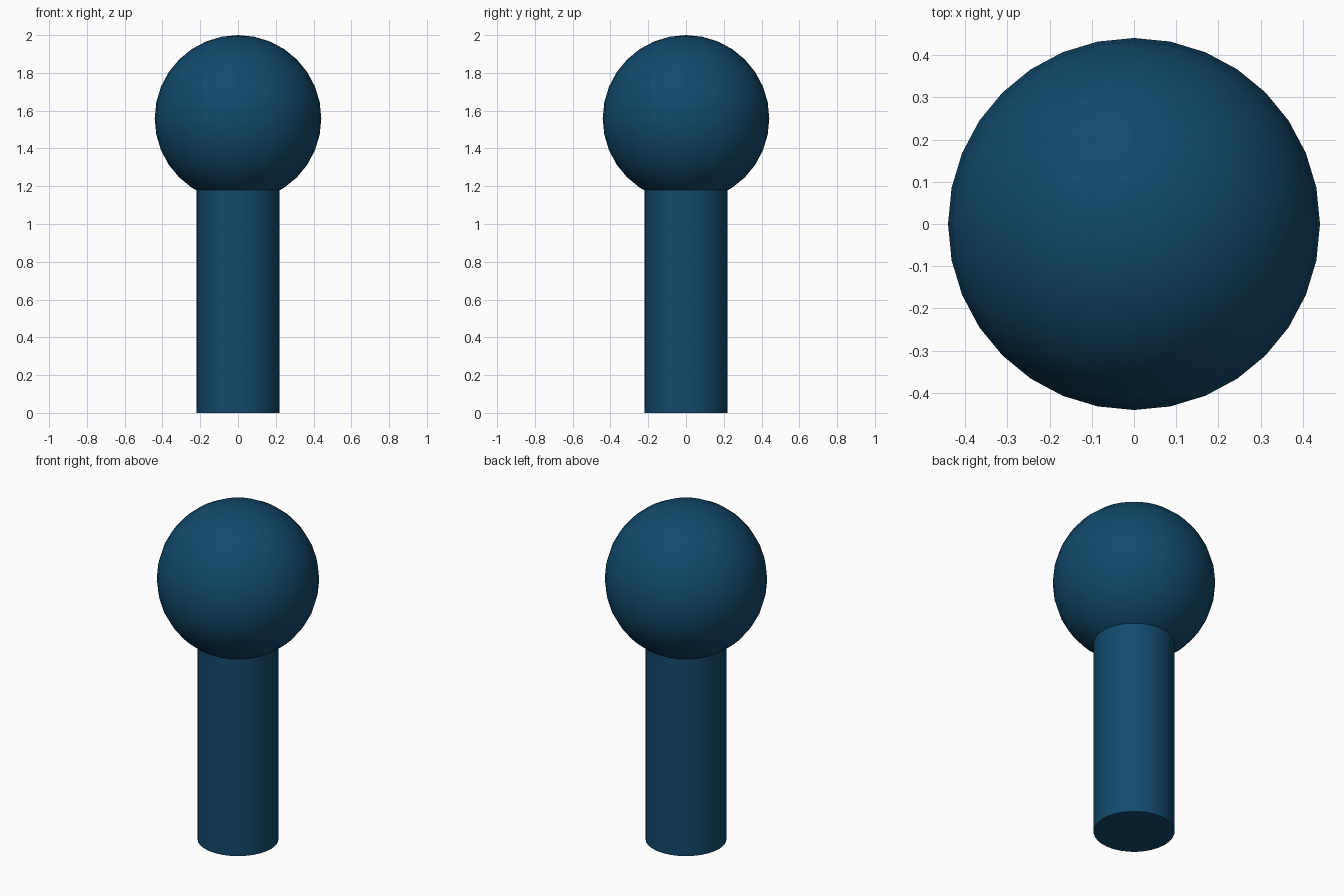
import bpy
import math

if "Cube" in bpy.data.objects:
    bpy.data.objects.remove(bpy.data.objects["Cube"])

BALL_R, POST_R = 0.441, 0.22
BALL_Z = 2.0 - BALL_R
POST_H = 1.19  # just buried in the underside of the ball

blue = bpy.data.materials.new("dark_blue")
blue.diffuse_color = (0.006, 0.068, 0.15, 1.0)
blue.use_nodes = True
blue.node_tree.nodes["Principled BSDF"].inputs["Base Color"].default_value = blue.diffuse_color


def finish(name):
    obj = bpy.context.object
    obj.name = name
    obj.data.materials.append(blue)
    bpy.ops.object.shade_smooth_by_angle(angle=math.radians(30))


# Upright round post
bpy.ops.mesh.primitive_cylinder_add(vertices=32, radius=POST_R, depth=POST_H,
                                    location=(0, 0, POST_H / 2))
finish("post")

# Ball on top
bpy.ops.mesh.primitive_uv_sphere_add(segments=32, ring_count=16, radius=BALL_R,
                                     location=(0, 0, BALL_Z))
finish("ball")
